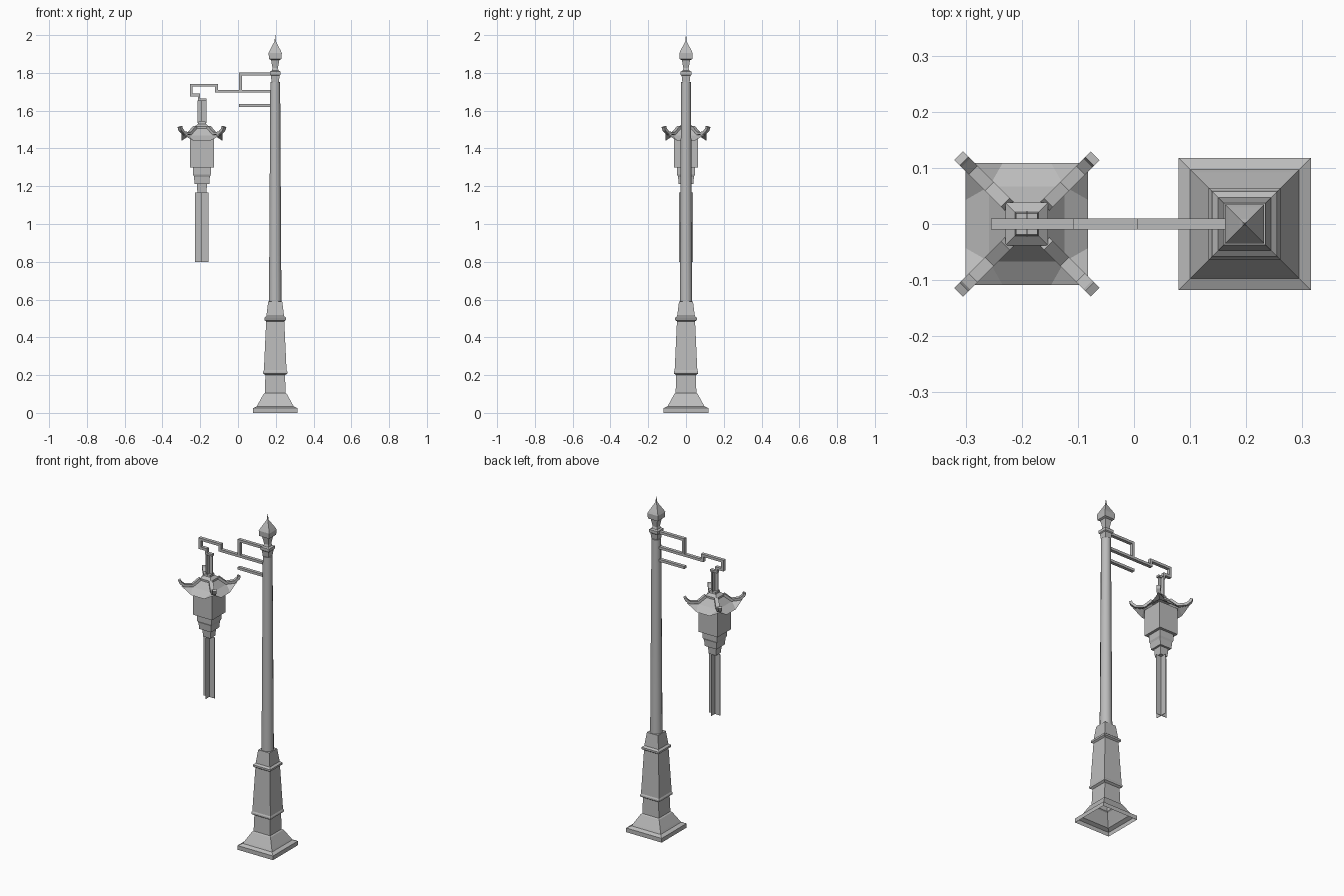
import bpy, bmesh, math
from mathutils import Vector

cube = bpy.data.objects.get("Cube")
if cube:
    bpy.data.objects.remove(cube, do_unlink=True)

metal = bpy.data.materials.new("grey_metal")
metal.use_nodes = True
GREY = (0.5, 0.5, 0.5, 1)
metal.diffuse_color = GREY
metal.node_tree.nodes["Principled BSDF"].inputs["Base Color"].default_value = GREY

POST_X, LAMP_X = 0.197, -0.191


def finish(name, bm, smooth=False):
    bmesh.ops.recalc_face_normals(bm, faces=bm.faces)
    mesh = bpy.data.meshes.new(name)
    bm.to_mesh(mesh)
    bm.free()
    mesh.materials.append(metal)
    obj = bpy.data.objects.new(name, mesh)
    bpy.context.collection.objects.link(obj)
    for poly in mesh.polygons:
        poly.use_smooth = smooth
    return obj


def turned(name, x, profile, sides=4, cap_low=True, cap_top=True, smooth=False):
    """Stack of rings; each profile entry is (half width, height)."""
    bm = bmesh.new()
    rings = []
    for half, z in profile:
        radius = half / math.cos(math.pi / sides)
        ring = []
        for i in range(sides):
            a = math.tau * (i + 0.5) / sides
            ring.append(bm.verts.new((x + radius * math.cos(a), radius * math.sin(a), z)))
        rings.append(ring)
    for low, top in zip(rings, rings[1:]):
        for i in range(sides):
            j = (i + 1) % sides
            bm.faces.new((low[i], low[j], top[j], top[i]))
    if cap_low:
        bm.faces.new(rings[0])
    if cap_top:
        bm.faces.new(rings[-1])
    return finish(name, bm, smooth)


def boxes(name, items):
    """Boxes from (x0, x1, z0, z1, half depth)."""
    bm = bmesh.new()
    for x0, x1, z0, z1, d in items:
        made = bmesh.ops.create_cube(bm, size=1)["verts"]
        for v in made:
            v.co = Vector(((x0 + x1) / 2 + v.co.x * (x1 - x0), v.co.y * 2 * d,
                           (z0 + z1) / 2 + v.co.z * (z1 - z0)))
    return finish(name, bm)


def crossed_plates(name, half, z0, z1):
    thin = 0.001
    return boxes(name, [(LAMP_X - half, LAMP_X + half, z0, z1, thin),
                        (LAMP_X - thin, LAMP_X + thin, z0, z1, half)])


# Post: hollow square pedestal, round pole, square finial
turned("pedestal", POST_X, [
    (0.118, 0), (0.118, 0.025), (0.097, 0.035), (0.092, 0.045), (0.062, 0.1),
    (0.055, 0.105), (0.052, 0.2), (0.064, 0.208), (0.064, 0.218), (0.06, 0.225),
    (0.048, 0.485), (0.058, 0.492), (0.058, 0.503), (0.047, 0.512),
    (0.037, 0.59)], cap_low=False)
turned("pole", POST_X, [(0.033, 0.585), (0.026, 1.752)], sides=12, smooth=True)
bpy.context.view_layer.objects.active = bpy.data.objects["pole"]
bpy.data.objects["pole"].select_set(True)
bpy.ops.object.shade_smooth_by_angle(angle=math.radians(40))
turned("finial", POST_X, [
    (0.019, 1.75), (0.023, 1.785), (0.028, 1.79), (0.028, 1.807), (0.018, 1.812),
    (0.014, 1.825), (0.022, 1.868), (0.033, 1.873), (0.035, 1.905), (0.029, 1.918),
    (0.009, 1.957), (0.004, 1.965), (0.0005, 2.0)])

# Bracket arm with stepped bars and a hook
T, D = 0.015, 0.01
boxes("bracket_arm", [
    (0.005, 0.18, 1.787, 1.787 + T, D),
    (0.005, 0.005 + T, 1.71, 1.787, D),
    (-0.122, 0.18, 1.695, 1.695 + T, D),
    (0.005, 0.18, 1.62, 1.62 + T, D)])
boxes("hook", [
    (-0.122, -0.107, 1.71, 1.727, D),
    (-0.255, -0.107, 1.727, 1.727 + T, D),
    (-0.255, -0.24, 1.675, 1.727, D),
    (-0.24, -0.2, 1.675, 1.675 + T, D),
    (-0.212, -0.2, 1.652, 1.675, D),
    (-0.2, -0.166, 1.652, 1.664, D)])
crossed_plates("hanger", 0.023, 1.535, 1.655)

# Lantern body with stepped tiers, and the hanging tail
turned("lantern_body", LAMP_X, [
    (0.024, 1.165), (0.027, 1.212), (0.039, 1.212), (0.042, 1.25), (0.047, 1.262),
    (0.047, 1.3), (0.063, 1.3), (0.063, 1.46)])
crossed_plates("tail", 0.036, 0.8, 1.166)
turned("roof_cap", LAMP_X, [
    (0.034, 1.495), (0.038, 1.505), (0.038, 1.516), (0.021, 1.53), (0.019, 1.542)])


# Roof shell: concave, with raised eave corners
def build_roof():
    bm = bmesh.new()
    top, mid, eave = [], [], []
    for k in range(4):
        a = math.tau * k / 4

        def vert(u, w, z):
            return bm.verts.new((LAMP_X + u * math.cos(a) - w * math.sin(a),
                                 u * math.sin(a) + w * math.cos(a), z))
        top.append(vert(0.034, 0.034, 1.51))
        mid.append(vert(0.067, 0.067, 1.468))
        eave.append((vert(0.109, 0.043, 1.44), vert(0.109, 0.109, 1.477),
                     vert(0.043, 0.109, 1.44)))
    for k in range(4):
        n = (k + 1) % 4
        before, corner, after = eave[k]
        bm.faces.new((top[k], mid[k], mid[n], top[n]))
        bm.faces.new((mid[k], after, eave[n][0], mid[n]))
        bm.faces.new((mid[k], before, corner))
        bm.faces.new((mid[k], corner, after))
    finish("lantern_roof", bm)


build_roof()


# Upswept ribs along the roof corners
def build_ribs():
    bm = bmesh.new()
    path = [(0.045, 1.508), (0.09, 1.472), (0.14, 1.475), (0.165, 1.495), (0.172, 1.512)]
    half, thick = 0.011, 0.015
    for k in range(4):
        a = math.pi / 4 + math.tau * k / 4
        out = Vector((math.cos(a), math.sin(a), 0))
        side = Vector((-out.y, out.x, 0))
        rings = []
        for i, (r, z) in enumerate(path):
            p, q = path[max(i - 1, 0)], path[min(i + 1, len(path) - 1)]
            along = Vector((q[0] - p[0], q[1] - p[1])).normalized()
            ring = []
            for s, t in ((-1, 0), (1, 0), (1, 1), (-1, 1)):
                rr = r - along.y * t * thick
                zz = z + along.x * t * thick
                ring.append(bm.verts.new(Vector((LAMP_X, 0, zz)) + out * rr + side * s * half))
            rings.append(ring)
        for low, top in zip(rings, rings[1:]):
            for i in range(4):
                j = (i + 1) % 4
                bm.faces.new((low[i], low[j], top[j], top[i]))
        bm.faces.new(rings[0])
        bm.faces.new(rings[-1])
    finish("roof_ribs", bm)


build_ribs()
